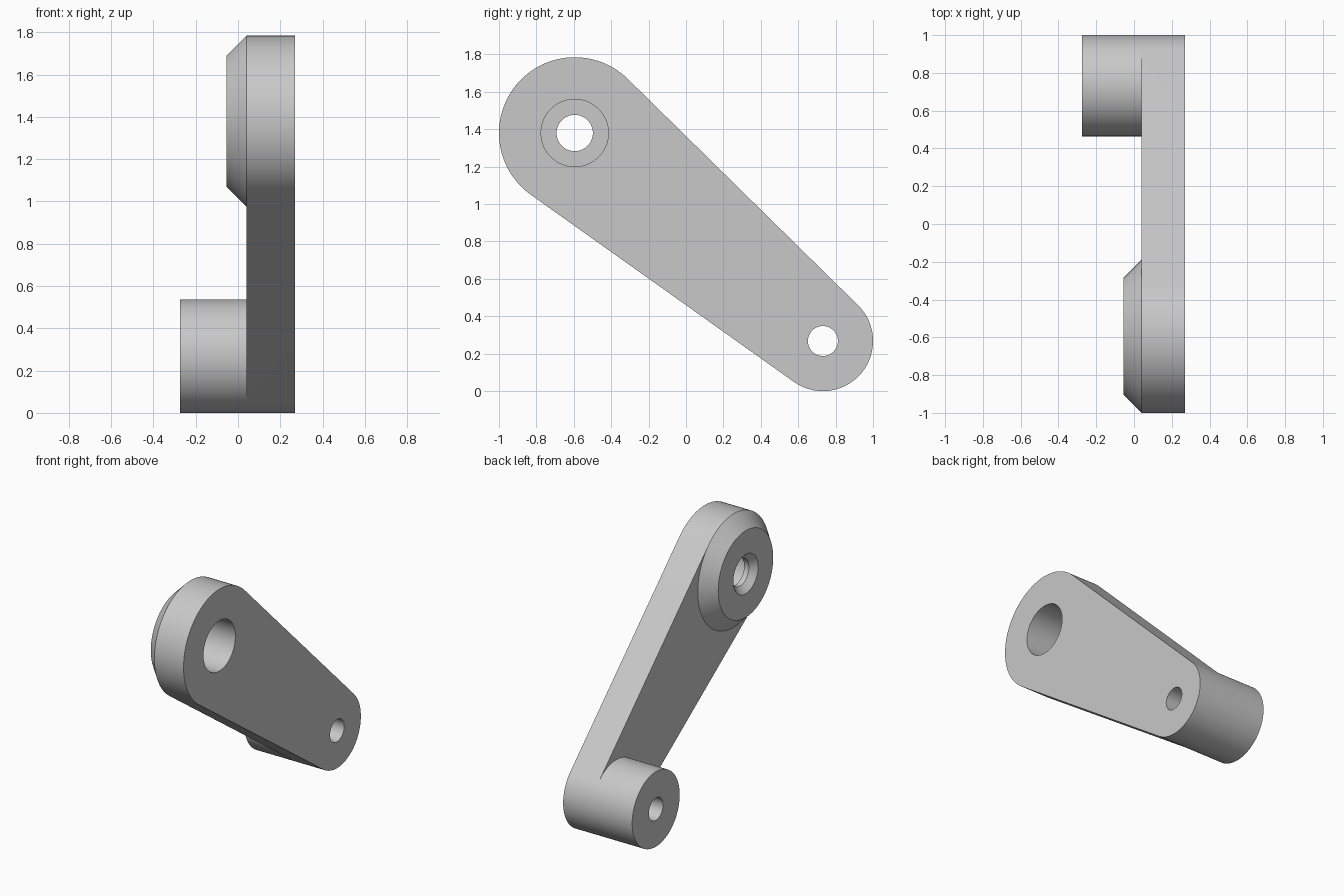
import bpy
import bmesh
from math import acos, atan2, cos, sin, hypot, pi, radians

if "Cube" in bpy.data.objects:
    bpy.data.objects.remove(bpy.data.objects["Cube"], do_unlink=True)

# Main dimensions: pivots are (y, z), the arm spans FACE..BACK along x
FACE, BACK = 0.27, 0.04
DRIVE, DRIVE_R = (-0.595, 1.38), 0.405
GRIP, GRIP_R = (0.732, 0.268), 0.268
N = 48  # segments on each of the inner and outer arcs

# Angles shared by both ends: 0..N faces the grip end, N..2N the drive end
dy, dz = GRIP[0] - DRIVE[0], GRIP[1] - DRIVE[1]
heading = atan2(dz, dy)
tangent = acos((DRIVE_R - GRIP_R) / hypot(dy, dz))
toward = [heading - tangent + 2 * tangent * i / N for i in range(N)]
away = [heading + tangent + 2 * (pi - tangent) * i / N for i in range(N)]
angles = toward + away

bm = bmesh.new()


def ring(centre, x, r):
    return [bm.verts.new((x, centre[0] + r * cos(a), centre[1] + r * sin(a))) for a in angles]


def band(a, b, indices):
    for i in indices:
        j = (i + 1) % (2 * N)
        bm.faces.new((a[i], a[j], b[j], b[i]))


def turned_end(centre, profile, outer_arc):
    """Revolve a closed (x, radius) profile; its first band wraps only the outer arc."""
    rings = [ring(centre, x, r) for x, r in profile]
    for k, current in enumerate(rings):
        following = rings[(k + 1) % len(rings)]
        band(current, following, outer_arc if k == 0 else range(2 * N))
    return rings


# Drive end: chamfered boss, countersunk hole and wide counterbore
drive = turned_end(DRIVE, [(FACE, DRIVE_R), (BACK, DRIVE_R), (-0.055, 0.31),
                           (-0.055, 0.14), (-0.012, 0.097), (0.025, 0.097),
                           (0.025, 0.18), (FACE, 0.18)], range(N, 2 * N))

# Grip end: long round boss with a straight through hole
grip = turned_end(GRIP, [(FACE, GRIP_R), (BACK, GRIP_R), (-0.275, GRIP_R),
                         (-0.275, 0.08), (FACE, 0.08)], range(N))

# Web between the ends: two flat faces and two tangent side walls
for d, g in zip(drive[:2], grip[:2]):
    bm.faces.new(d[:N + 1] + g[N:] + [g[0]])
for i in (0, N):
    bm.faces.new((drive[0][i], drive[1][i], grip[1][i], grip[0][i]))

bmesh.ops.recalc_face_normals(bm, faces=bm.faces)
mesh = bpy.data.meshes.new("crank_arm")
bm.to_mesh(mesh)
bm.free()

# Plain grey finish
grey = bpy.data.materials.new("light grey")
grey.use_nodes = True
colour = (0.58, 0.58, 0.58, 1)
grey.diffuse_color = colour
grey.node_tree.nodes["Principled BSDF"].inputs["Base Color"].default_value = colour
mesh.materials.append(grey)

arm = bpy.data.objects.new("crank_arm", mesh)
bpy.context.collection.objects.link(arm)
bpy.ops.object.select_all(action="DESELECT")
arm.select_set(True)
bpy.context.view_layer.objects.active = arm
bpy.ops.object.shade_smooth_by_angle(angle=radians(30))
